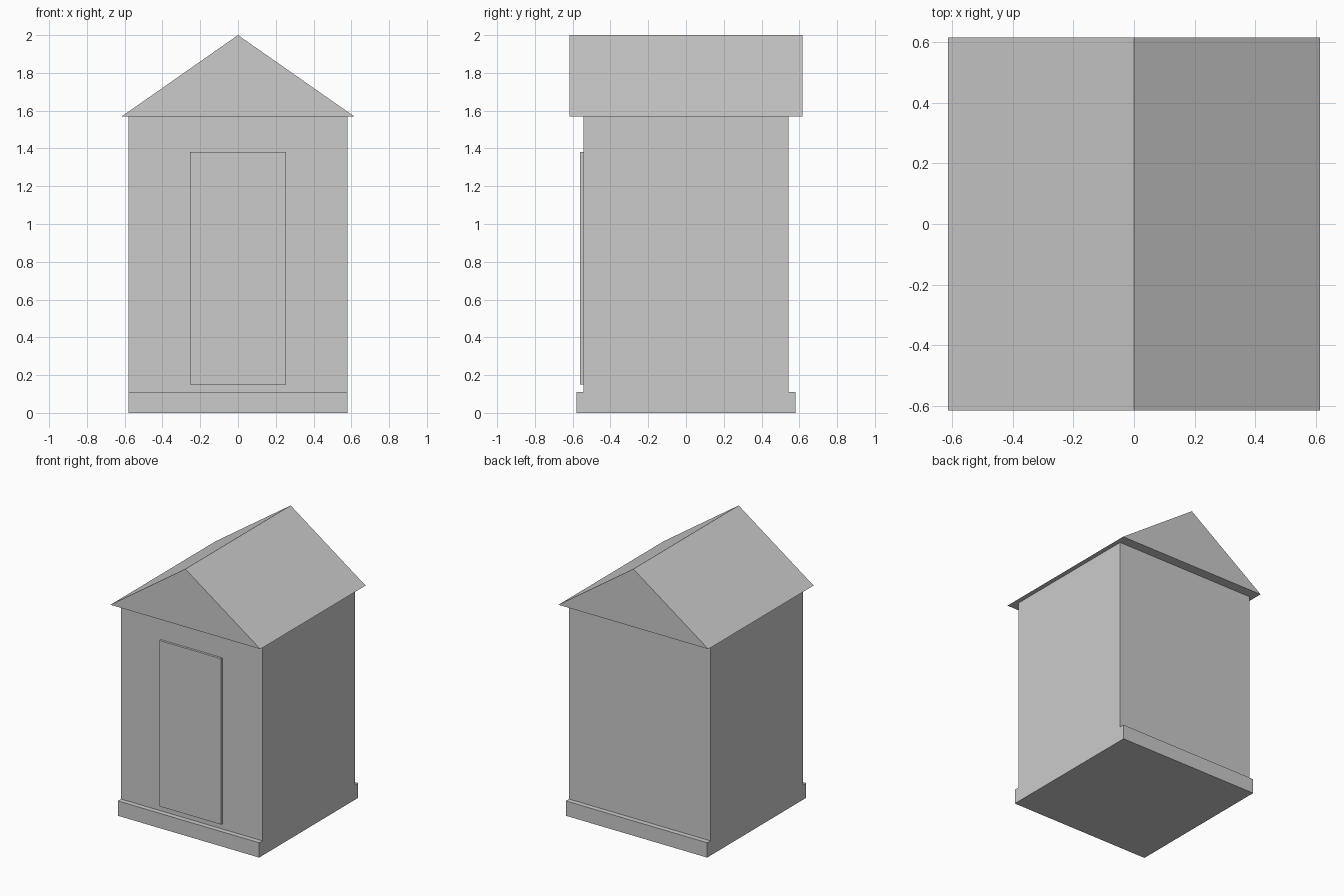
import bpy
import bmesh

if "Cube" in bpy.data.objects:
    bpy.data.objects.remove(bpy.data.objects["Cube"])

grey = bpy.data.materials.new("plain grey")
grey.diffuse_color = (0.6, 0.6, 0.6, 1)
grey.use_nodes = True
grey.node_tree.nodes["Principled BSDF"].inputs["Base Color"].default_value = grey.diffuse_color


def prism(name, profile, y0, y1):
    """Extrude an x-z profile from y0 to y1."""
    bm = bmesh.new()
    face = bm.faces.new([bm.verts.new((x, y0, z)) for x, z in profile])
    ext = bmesh.ops.extrude_face_region(bm, geom=[face])
    verts = [v for v in ext["geom"] if isinstance(v, bmesh.types.BMVert)]
    bmesh.ops.translate(bm, verts=verts, vec=(0, y1 - y0, 0))
    bmesh.ops.recalc_face_normals(bm, faces=bm.faces)
    mesh = bpy.data.meshes.new(name)
    bm.to_mesh(mesh)
    bm.free()
    mesh.materials.append(grey)
    obj = bpy.data.objects.new(name, mesh)
    bpy.context.collection.objects.link(obj)
    return obj


def box(name, half_x, z0, z1, y0, y1):
    return prism(name, [(-half_x, z0), (half_x, z0), (half_x, z1), (-half_x, z1)], y0, y1)


# Base slab, wider than the walls at front and back
box("base", 0.58, 0, 0.11, -0.58, 0.58)
# Walls
box("walls", 0.58, 0.11, 1.57, -0.543, 0.543)
# Door plate on the front
box("door", 0.253, 0.15, 1.38, -0.56, -0.543)
# Solid gable roof with a flat underside
prism("roof", [(-0.615, 1.57), (0.615, 1.57), (0, 2.0)], -0.617, 0.617)
